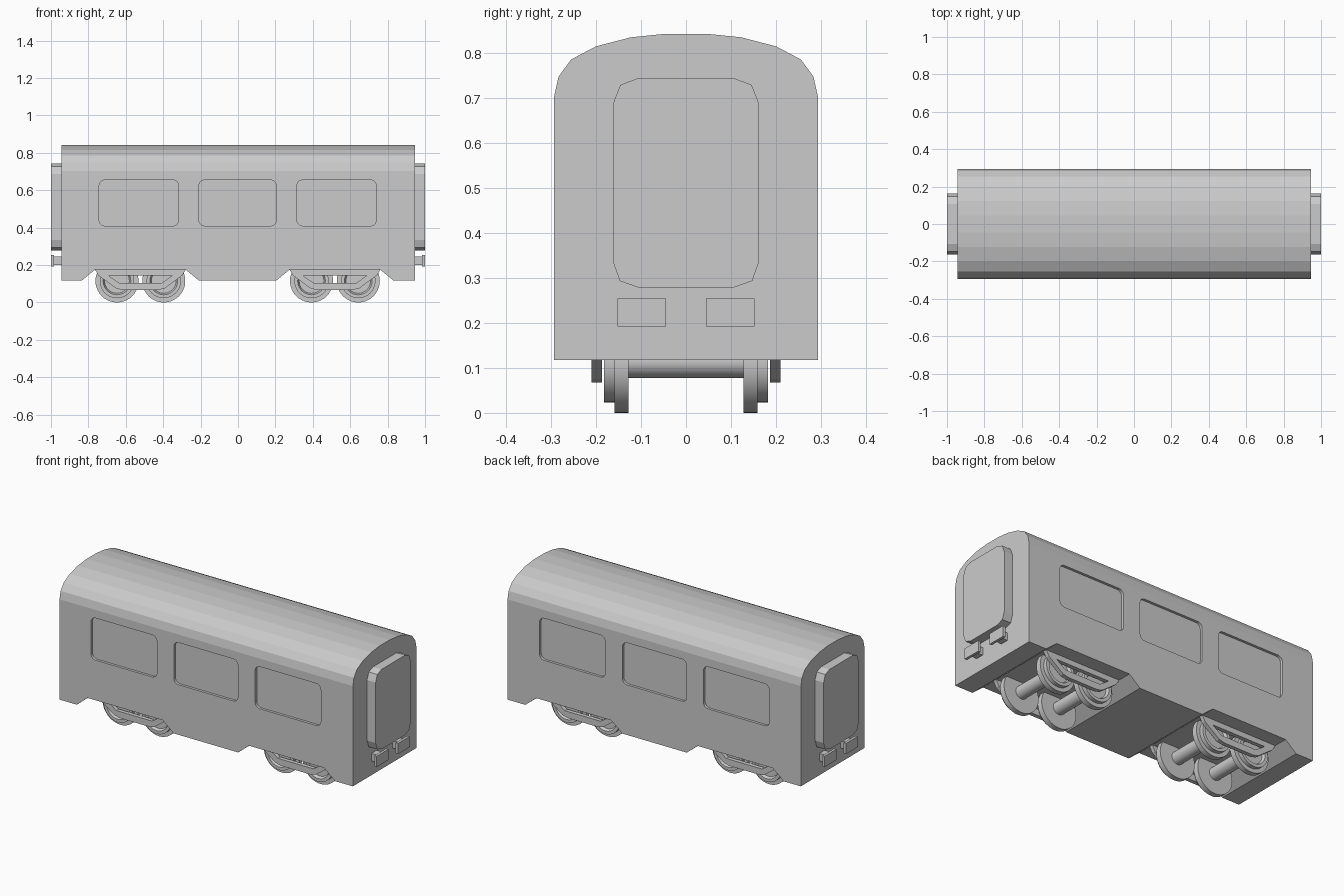
import bpy
import bmesh
import math
from mathutils import Matrix, Vector

if "Cube" in bpy.data.objects:
    bpy.data.objects.remove(bpy.data.objects["Cube"], do_unlink=True)

GREY = (0.6, 0.6, 0.6, 1)
paint = bpy.data.materials.new("plain grey")
paint.use_nodes = True
paint.diffuse_color = GREY
paint.node_tree.nodes["Principled BSDF"].inputs["Base Color"].default_value = GREY


def finish(name, bm):
    bmesh.ops.recalc_face_normals(bm, faces=bm.faces)
    mesh = bpy.data.meshes.new(name)
    bm.to_mesh(mesh)
    bm.free()
    mesh.materials.append(paint)
    ob = bpy.data.objects.new(name, mesh)
    bpy.context.collection.objects.link(ob)
    return ob


def prism(name, outline, axis, lo, hi):
    """Extrude a 2D outline (other axis, z) along x or y."""
    def place(a, z, t):
        return (t, a, z) if axis == "x" else (a, t, z)
    bm = bmesh.new()
    face = bm.faces.new([bm.verts.new(place(a, z, lo)) for a, z in outline])
    new = bmesh.ops.extrude_face_region(bm, geom=[face])["geom"]
    verts = [g for g in new if isinstance(g, bmesh.types.BMVert)]
    bmesh.ops.translate(bm, verts=verts, vec=Vector(place(0, 0, hi - lo)))
    return finish(name, bm)


def rounded(cx, cz, w, h, r, steps=5):
    """Rounded rectangle outline."""
    pts = []
    for i, (sx, sz) in enumerate([(1, 1), (-1, 1), (-1, -1), (1, -1)]):
        for k in range(steps + 1):
            a = (i + k / steps) * math.pi / 2
            pts.append((cx + sx * (w / 2 - r) + r * math.cos(a),
                        cz + sz * (h / 2 - r) + r * math.sin(a)))
    return pts


def mirrored(half):
    return half + [(-a, z) for a, z in reversed(half)]


def cut(target, cutter):
    mod = target.modifiers.new("cut", "BOOLEAN")
    mod.operation = "DIFFERENCE"
    mod.solver = "EXACT"
    mod.object = cutter
    bpy.context.view_layer.objects.active = target
    bpy.ops.object.modifier_apply(modifier=mod.name)
    bpy.data.objects.remove(cutter, do_unlink=True)


def lathe(name, profile, x, side, segments=40):
    """Spin (radius, y) points round an axle parallel to y."""
    bm = bmesh.new()
    verts = [bm.verts.new((r, side * y, 0)) for r, y in profile]
    edges = [bm.edges.new(pair) for pair in zip(verts, verts[1:])]
    bmesh.ops.spin(bm, geom=verts + edges, cent=(0, 0, 0), axis=(0, 1, 0),
                   angle=math.tau, steps=segments, use_merge=True)
    bmesh.ops.remove_doubles(bm, verts=bm.verts, dist=0.0001)
    bmesh.ops.translate(bm, verts=bm.verts, vec=(x, 0, WHEEL_R))
    ob = finish(name, bm)
    bpy.ops.object.select_all(action="DESELECT")
    ob.select_set(True)
    bpy.context.view_layer.objects.active = ob
    bpy.ops.object.shade_smooth_by_angle(angle=math.radians(30))
    return ob


WHEEL_R = 0.115
HALF_W = 0.293
HALF_L = 0.945
BOGIES = (-0.522, 0.518)

# Carriage body with arched roof
body = prism("carriage_body", mirrored([
    (HALF_W, 0.118), (HALF_W, 0.702), (0.283, 0.747), (0.255, 0.785),
    (0.2, 0.814), (0.123, 0.834), (0.045, 0.842)]), "x", -HALF_L, HALF_L)

# Wheel bays across the underside
for cx in BOGIES:
    bay = [(cx - 0.37, 0.07), (cx + 0.37, 0.07), (cx + 0.242, 0.176), (cx - 0.242, 0.176)]
    cut(body, prism("bay_cutter", bay, "y", -0.5, 0.5))

# Recessed windows on both sides
for cx, w in ((-0.53, 0.425), (-0.002, 0.413), (0.527, 0.423)):
    for lo, hi in ((-0.4, -HALF_W + 0.015), (HALF_W - 0.015, 0.4)):
        cut(body, prism("window_cutter", rounded(cx, 0.532, w, 0.245, 0.03), "y", lo, hi))

# End gangways and buffers
gangway = mirrored([(0.105, 0.278), (0.147, 0.293), (0.162, 0.335),
                    (0.162, 0.687), (0.146, 0.728), (0.108, 0.743)])
for end, sx in (("left", 1), ("right", -1)):
    prism("gangway_" + end, gangway, "x", sx * 0.93, sx)
    for part, sy in (("front", -1), ("back", 1)):
        def block(name, w, h, x0, x1):
            y = sy * 0.098
            pts = [(y - w, 0.223 - h), (y + w, 0.223 - h), (y + w, 0.223 + h), (y - w, 0.223 + h)]
            prism(name + "_" + part + "_" + end, pts, "x", sx * x0, sx * x1)
        block("buffer_stem", 0.024, 0.022, 0.93, 0.99)
        block("buffer_plate", 0.054, 0.031, 0.985, 1.0)

# Bogies: side frames, stepped wheels and axles
wheel_profile = [(0, 0.128), (WHEEL_R, 0.128), (WHEEL_R, 0.159), (0.092, 0.159),
                 (0.092, 0.182), (0.074, 0.182), (0.066, 0.166), (0, 0.166)]
axle_profile = [(0.037, -0.135), (0.037, 0.135)]
for bogie, cx in zip(("right", "left"), BOGIES):
    outer = [(cx + a, z) for a, z in mirrored(
        [(0.095, 0.067), (0.13, 0.075), (0.225, 0.145), (0.243, 0.177)])]
    hole = [(cx + a, z) for a, z in mirrored([(0.115, 0.105), (0.172, 0.145)])]
    for part, sy in (("front", -1), ("back", 1)):
        frame = prism(f"side_frame_{part}_{bogie}", outer, "y", sy * 0.187, sy * 0.21)
        cut(frame, prism("frame_cutter", hole, "y", sy * 0.15, sy * 0.25))
        for n, dx in enumerate((-0.125, 0.125), 1):
            lathe(f"wheel_{part}_{bogie}_{n}", wheel_profile, cx + dx, sy)
    for n, dx in enumerate((-0.125, 0.125), 1):
        lathe(f"axle_{bogie}_{n}", axle_profile, cx + dx, 1, 24)
